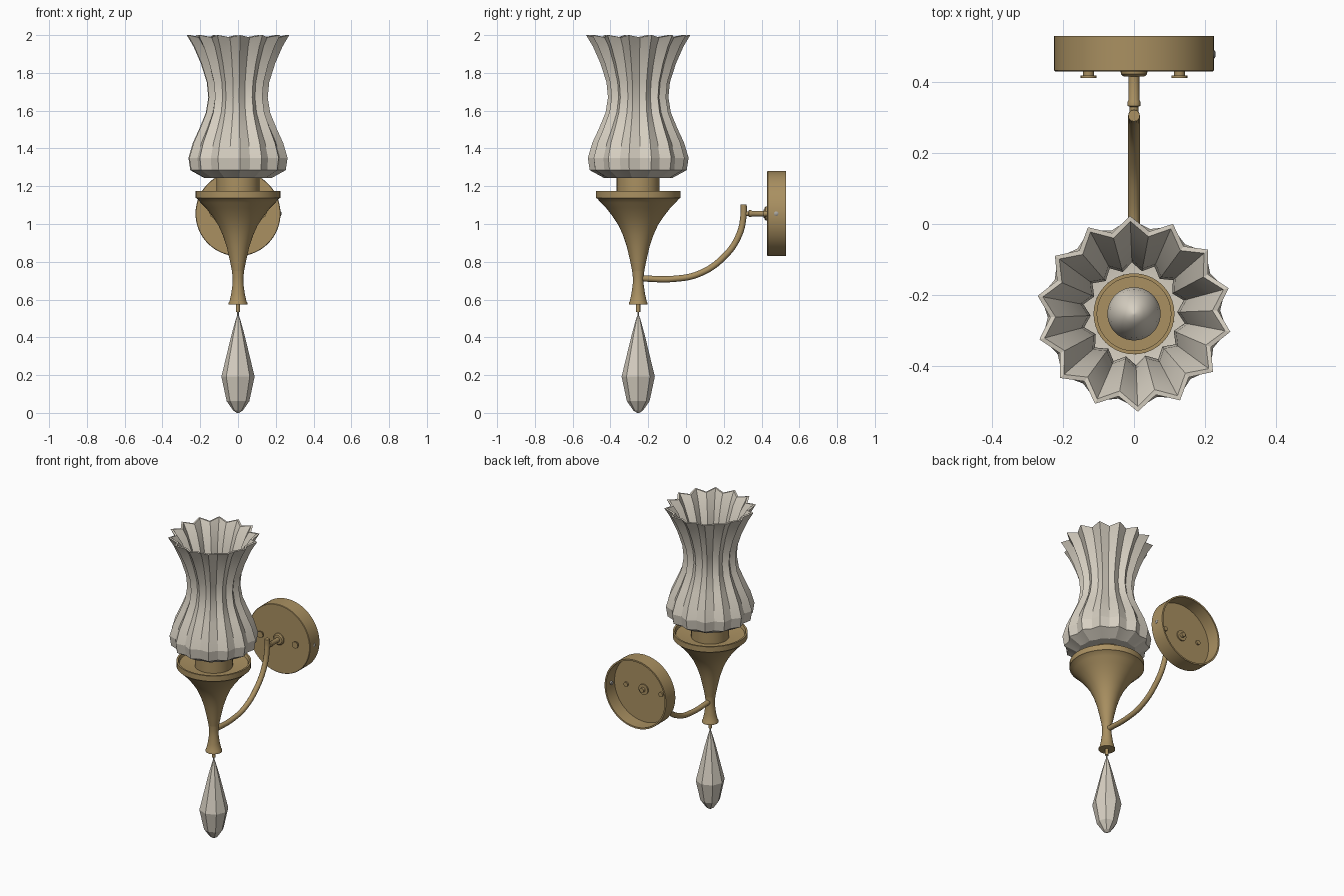
import bpy, bmesh, math
from math import sin, cos, pi, radians

cube = bpy.data.objects.get("Cube")
if cube:
    bpy.data.objects.remove(cube)

AXIS = (0, -0.253, 0)      # vertical axis of shade, cup and pendant
PLATE_Z = 1.055            # height of the wall plate centre


def material(name, rgb, rough=0.5):
    m = bpy.data.materials.new(name)
    m.use_nodes = True
    m.diffuse_color = (*rgb, 1)
    node = m.node_tree.nodes["Principled BSDF"]
    node.inputs["Base Color"].default_value = (*rgb, 1)
    node.inputs["Roughness"].default_value = rough
    return m


brass = material("brass", (0.40, 0.28, 0.12))
glass = material("frosted_glass", (0.68, 0.63, 0.54))
steel = material("steel", (0.40, 0.38, 0.34))


def loft(name, rings, mat, loc, rot=(0, 0, 0), closed=False, angle=35):
    """Skin a list of equal point rings; cap the ends unless closed."""
    bm = bmesh.new()
    loops = [[bm.verts.new(p) for p in ring] for ring in rings]
    n = len(loops[0])
    pairs = list(zip(loops, loops[1:]))
    if closed:
        pairs.append((loops[-1], loops[0]))
    else:
        bm.faces.new(loops[0])
        bm.faces.new(loops[-1])
    for a, b in pairs:
        for i in range(n):
            j = (i + 1) % n
            bm.faces.new((a[i], a[j], b[j], b[i]))
    bmesh.ops.recalc_face_normals(bm, faces=bm.faces)
    me = bpy.data.meshes.new(name)
    bm.to_mesh(me)
    bm.free()
    me.materials.append(mat)
    if angle:
        me.shade_smooth()
        me.set_sharp_from_angle(angle=radians(angle))
    ob = bpy.data.objects.new(name, me)
    ob.location, ob.rotation_euler = loc, rot
    bpy.context.collection.objects.link(ob)
    return ob


def lathe(name, profile, mat, loc=AXIS, segs=40, **kw):
    """Turn (radius, height) points around z."""
    rings = [[(r * cos(2 * pi * i / segs), r * sin(2 * pi * i / segs), z)
              for i in range(segs)] for r, z in profile]
    return loft(name, rings, mat, loc, **kw)


def lathe_y(name, profile, mat, x=0, **kw):
    """Turn (radius, y) points around a y axis at plate height."""
    return lathe(name, profile, mat, (x, 0, PLATE_Z), rot=(-pi / 2, 0, 0), **kw)


# Fluted glass shade: (tip radius, valley radius, height)
FLUTES = 14
outer = [(0.114, 0.114, 1.243), (0.18, 0.172, 1.243), (0.257, 0.237, 1.285),
         (0.267, 0.243, 1.35), (0.243, 0.219, 1.43), (0.206, 0.182, 1.51),
         (0.173, 0.150, 1.59), (0.160, 0.137, 1.67), (0.168, 0.144, 1.75),
         (0.200, 0.172, 1.85), (0.240, 0.206, 1.94), (0.276, 0.236, 2.0)]


def star(tip, valley, z, dip=0.0):
    ring = []
    for i in range(2 * FLUTES):
        a = radians(92.3) + pi * i / FLUTES
        r = valley if i % 2 else tip
        ring.append((r * cos(a), r * sin(a), z - dip * (i % 2)))
    return ring


def rim_dip(z):
    return 0.012 if z > 1.99 else 0


WALL = 0.015
rings = [star(t, v, z, rim_dip(z)) for t, v, z in outer]
rings += [star(t - WALL, v - WALL, z, rim_dip(z)) for t, v, z in reversed(outer[2:])]
rings += [star(0.17, 0.16, 1.26), star(0.114, 0.114, 1.258)]
loft("glass_shade", rings, glass, AXIS, closed=True, angle=20)

# Lamp socket and bulb
lathe("socket", [(0.114, 1.14), (0.114, 1.27), (0.104, 1.27), (0.104, 1.25),
                 (0.03, 1.25), (0.03, 1.14)], brass)
lathe("bulb", [(0.05, 1.25), (0.06, 1.29), (0.073, 1.35), (0.075, 1.39),
               (0.068, 1.43), (0.05, 1.47), (0.028, 1.5), (0.004, 1.515)], glass)

# Trumpet-shaped cup with recessed top, and its flared foot
lathe("cup", [(0.032, 0.75), (0.044, 0.81), (0.06, 0.88), (0.08, 0.94),
              (0.105, 0.995), (0.135, 1.04), (0.17, 1.085), (0.198, 1.113),
              (0.217, 1.135), (0.224, 1.138), (0.224, 1.174), (0.213, 1.174),
              (0.206, 1.155), (0.11, 1.14)], brass, segs=48)
lathe("cup_foot", [(0.032, 0.75), (0.028, 0.715), (0.029, 0.68), (0.036, 0.63),
                   (0.045, 0.59), (0.05, 0.582), (0.05, 0.575)], brass)

# Crystal pendant on a short hook
lathe("pendant_hook", [(0.011, 0.58), (0.011, 0.535)], brass, segs=16)
lathe("pendant_wire", [(0.004, 0.54), (0.004, 0.50)], steel, segs=8)
lathe("crystal", [(0.006, 0.512), (0.012, 0.495), (0.034, 0.415), (0.088, 0.192),
                  (0.06, 0.062), (0.025, 0.012), (0.006, 0.0)],
      glass, segs=8, angle=0)

# Curved arm
curve = bpy.data.curves.new("arm", 'CURVE')
curve.dimensions = '3D'
curve.bevel_depth = 0.0165
curve.bevel_resolution = 4
curve.use_fill_caps = True
path = [(-0.245, 0.712), (-0.06, 0.71), (0.07, 0.737), (0.2, 0.825),
        (0.28, 0.94), (0.305, 1.05), (0.305, 1.103)]
spline = curve.splines.new('BEZIER')
spline.bezier_points.add(len(path) - 1)
for p, (y, z) in zip(spline.bezier_points, path):
    p.co = (0, y, z)
    p.handle_left_type = p.handle_right_type = 'AUTO'
curve.materials.append(brass)
bpy.context.collection.objects.link(bpy.data.objects.new("arm", curve))

# Connector from arm to plate, with collar and domed boss
lathe_y("connector", [(0.012, 0.305), (0.012, 0.33), (0.018, 0.333), (0.018, 0.345),
                      (0.015, 0.35), (0.015, 0.415), (0.03, 0.416), (0.037, 0.422),
                      (0.038, 0.435)], brass, segs=24)

# Hollow wall plate, open at the back
lathe_y("wall_plate", [(0.01, 0.43), (0.222, 0.43), (0.225, 0.433), (0.225, 0.53),
                       (0.215, 0.53), (0.215, 0.44), (0.01, 0.44)],
        brass, segs=64, closed=True)
lathe_y("back_nut", [(0.034, 0.437), (0.034, 0.448), (0.015, 0.448), (0.015, 0.465)],
        brass, segs=24)

# Mounting screws either side of the boss
for side, x in (("right", -0.128), ("left", 0.128)):
    lathe_y("plate_screw_" + side, [(0.022, 0.411), (0.022, 0.418), (0.015, 0.418),
                                    (0.015, 0.45)], brass, x=x, segs=20)

# Small set screw through the left edge of the plate
lathe("set_screw", [(0.012, 0.205), (0.012, 0.226), (0.006, 0.230)], steel,
      (0, 0.478, PLATE_Z), segs=16, rot=(0, pi / 2, 0))
